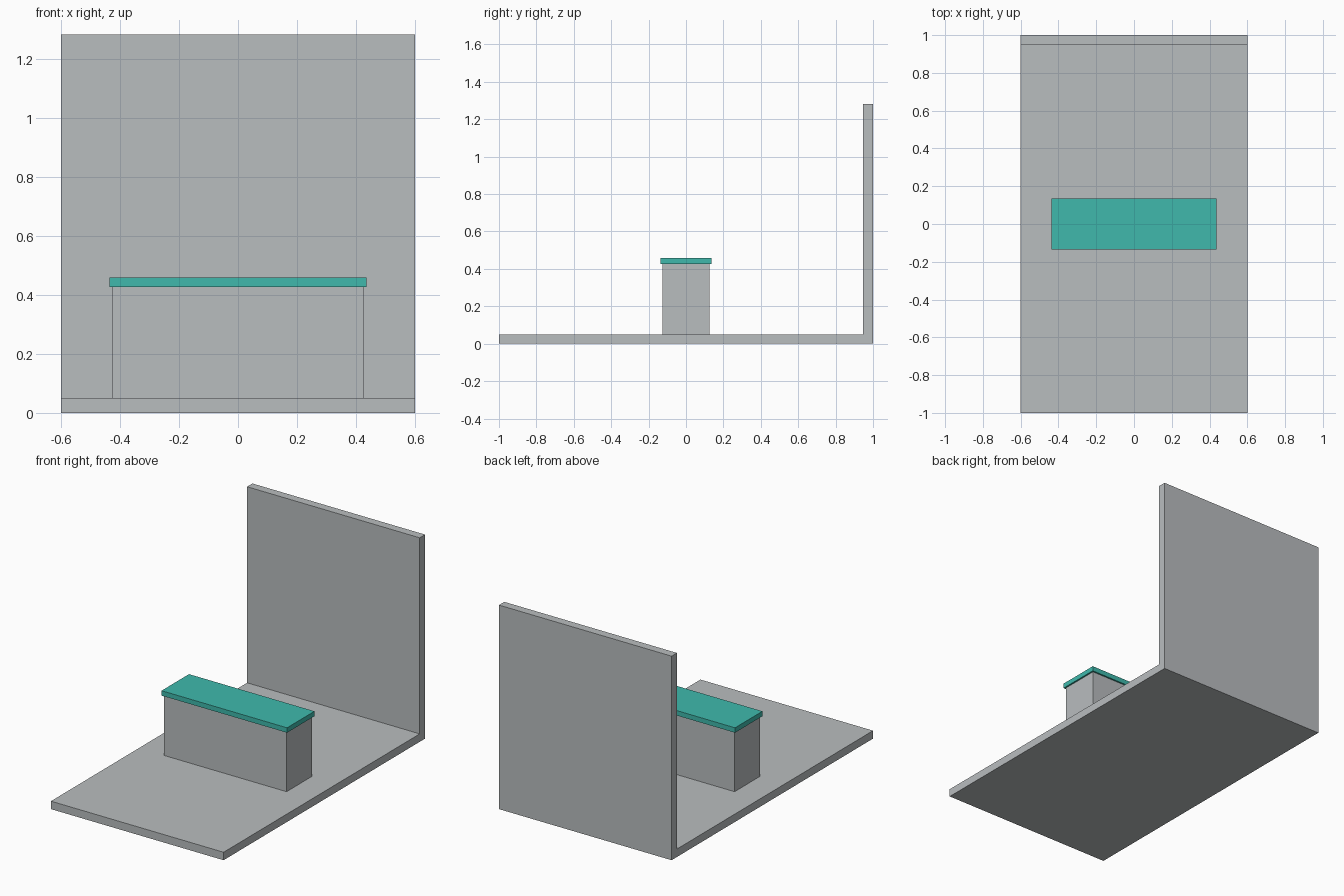
import bpy

if "Cube" in bpy.data.objects:
    bpy.data.objects.remove(bpy.data.objects["Cube"])


def material(name, colour):
    mat = bpy.data.materials.new(name)
    mat.diffuse_color = (*colour, 1.0)
    mat.use_nodes = True
    mat.node_tree.nodes["Principled BSDF"].inputs["Base Color"].default_value = mat.diffuse_color
    return mat


def extrude_x(name, profile, half_width, mat):
    """Extrude a (y, z) profile symmetrically along x."""
    n = len(profile)
    verts = [(x, y, z) for x in (-half_width, half_width) for y, z in profile]
    faces = [list(range(n))[::-1], list(range(n, 2 * n))]
    faces += [(i, (i + 1) % n, n + (i + 1) % n, n + i) for i in range(n)]
    mesh = bpy.data.meshes.new(name)
    mesh.from_pydata(verts, [], faces)
    mesh.materials.append(mat)
    obj = bpy.data.objects.new(name, mesh)
    bpy.context.collection.objects.link(obj)
    return obj


def block(name, half_x, half_y, z0, z1, mat):
    profile = [(-half_y, z0), (half_y, z0), (half_y, z1), (-half_y, z1)]
    return extrude_x(name, profile, half_x, mat)


grey = material("light grey", (0.485, 0.508, 0.52))
teal = material("teal", (0.050, 0.485, 0.413))

# Floor and back wall as one L-shaped shell
extrude_x("floor_and_wall",
          [(-1, 0), (1, 0), (1, 1.282), (0.947, 1.282), (0.947, 0.05), (-1, 0.05)],
          0.6, grey)

# Counter body and its overhanging top
block("counter_body", 0.426, 0.126, 0.05, 0.427, grey)
block("counter_top", 0.436, 0.136, 0.427, 0.458, teal)
